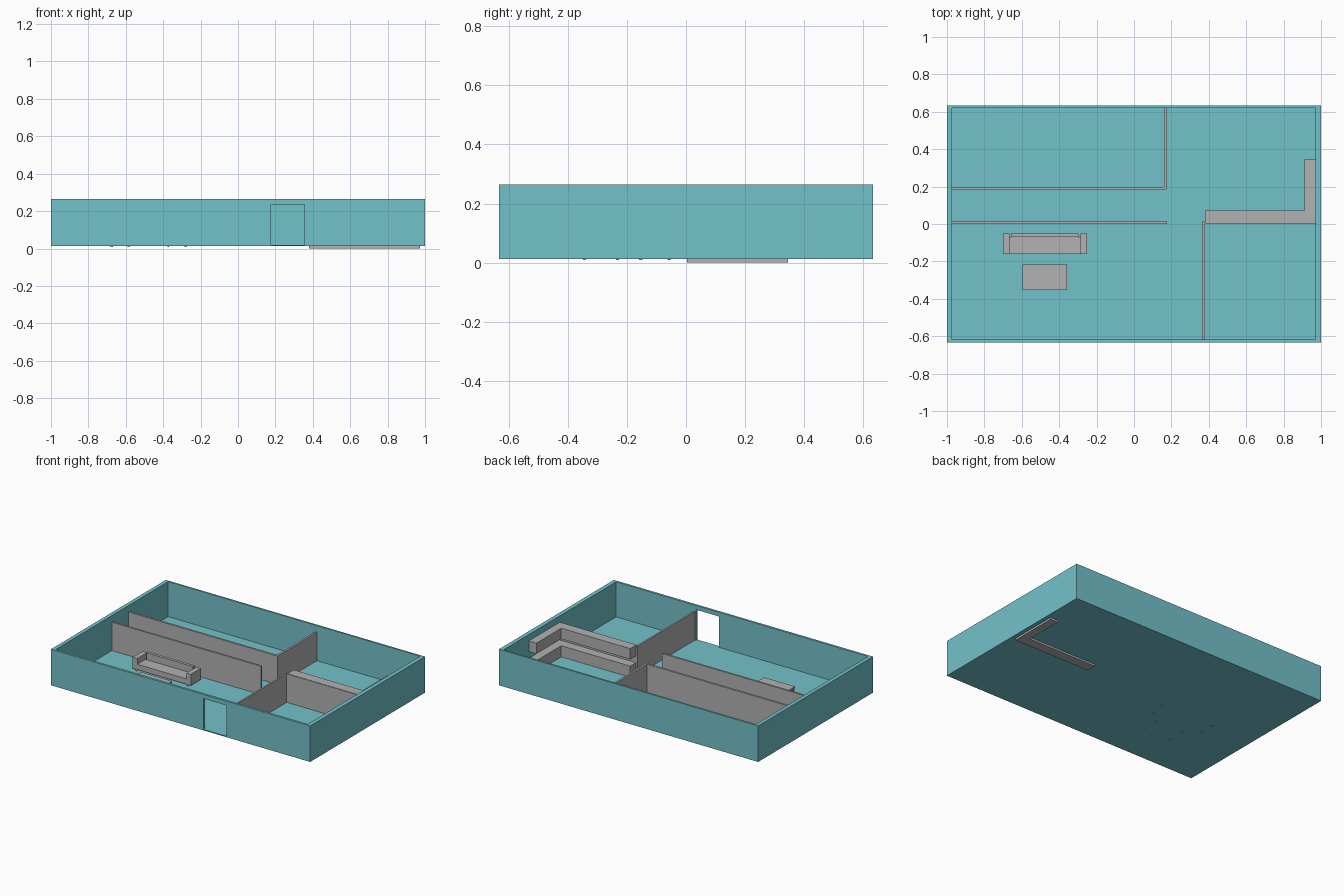
import bpy, bmesh

if "Cube" in bpy.data.objects:
    bpy.data.objects.remove(bpy.data.objects["Cube"])


def material(name, rgb):
    m = bpy.data.materials.new(name)
    m.diffuse_color = (*rgb, 1.0)
    m.use_nodes = True
    m.node_tree.nodes["Principled BSDF"].inputs["Base Color"].default_value = m.diffuse_color
    return m


TEAL = material("teal", (0.171, 0.54, 0.59))
GREY = material("grey", (0.445, 0.445, 0.445))


def obj_from_bm(name, bm, mat):
    me = bpy.data.meshes.new(name)
    bm.to_mesh(me)
    bm.free()
    ob = bpy.data.objects.new(name, me)
    bpy.context.collection.objects.link(ob)
    if mat:
        me.materials.append(mat)
    return ob


def box(name, x0, x1, y0, y1, z0, z1, mat=GREY):
    bm = bmesh.new()
    bmesh.ops.create_cube(bm, size=1)
    for v in bm.verts:
        v.co = (x1 if v.co.x > 0 else x0,
                y1 if v.co.y > 0 else y0,
                z1 if v.co.z > 0 else z0)
    return obj_from_bm(name, bm, mat)


def prism(name, outline, z0, z1, mat=GREY):
    bm = bmesh.new()
    base = bm.faces.new([bm.verts.new((x, y, z0)) for x, y in outline])
    top = bmesh.ops.extrude_face_region(bm, geom=[base])
    verts = [g for g in top["geom"] if isinstance(g, bmesh.types.BMVert)]
    bmesh.ops.translate(bm, verts=verts, vec=(0, 0, z1 - z0))
    bmesh.ops.recalc_face_normals(bm, faces=bm.faces)
    return obj_from_bm(name, bm, mat)


# Outer shell: block with hollow room and a doorway cut through the front
FLOOR, WALL_TOP = 0.02, 0.218
shell = box("outer_shell", -1, 1, -0.633, 0.633, 0.013, 0.264, TEAL)
cutters = [
    box("room_cutter", -0.973, 0.971, -0.617, 0.62, FLOOR, 0.4, TEAL),
    box("door_cutter", 0.177, 0.355, -0.8, -0.5, FLOOR, 0.235, TEAL),
]
for c in cutters:
    c.hide_render = True
    c.hide_viewport = True
    mod = shell.modifiers.new(c.name, "BOOLEAN")
    mod.operation = "DIFFERENCE"
    mod.solver = "EXACT"
    mod.object = c

# Partition walls
for name, x0, x1, y0, y1 in [
    ("bedroom_wall", -0.973, 0.175, 0.185, 0.199),
    ("hall_wall", -0.973, 0.177, 0.0, 0.013),
    ("bedroom_end_wall", 0.161, 0.175, 0.199, 0.62),
    ("side_room_wall", 0.364, 0.376, -0.617, 0.013),
    ("kitchen_wall", 0.376, 0.971, 0.0, 0.008),
]:
    box(name, x0, x1, y0, y1, FLOOR, WALL_TOP)

# Kitchen: L-shaped base units (running down through the floor) and wall units
corner = [(0.38, 0.003), (0.972, 0.003), (0.972, 0.345),
          (0.912, 0.345), (0.912, 0.072), (0.38, 0.072)]
prism("kitchen_base_units", corner, 0.0, 0.098)
prism("kitchen_wall_units", corner, 0.145, WALL_TOP + 0.002)

# Sofa
box("sofa_seat", -0.665, -0.287, -0.16, -0.07, 0.03, 0.068)
box("sofa_back", -0.657, -0.298, -0.07, -0.05, 0.03, 0.116)
for side, x0, x1 in [("left", -0.70, -0.665), ("right", -0.287, -0.252)]:
    box(f"sofa_{side}_arm", x0, x1, -0.16, -0.05, 0.03, 0.108)


# Feet and legs for sofa and table, their tips just below the floor
def legs(prefix, xs, ys, half, top):
    for i, x in enumerate(xs):
        for j, y in enumerate(ys):
            box(f"{prefix}_{i}{j}", x - half, x + half, y - half, y + half,
                0.009, top)


legs("sofa_foot", (-0.675, -0.28), (-0.153, -0.057), 0.006, 0.03)
legs("table_leg", (-0.585, -0.373), (-0.343, -0.232), 0.005, 0.041)

# Coffee table top
box("table_top", -0.595, -0.357, -0.352, -0.217, 0.041, 0.055)
